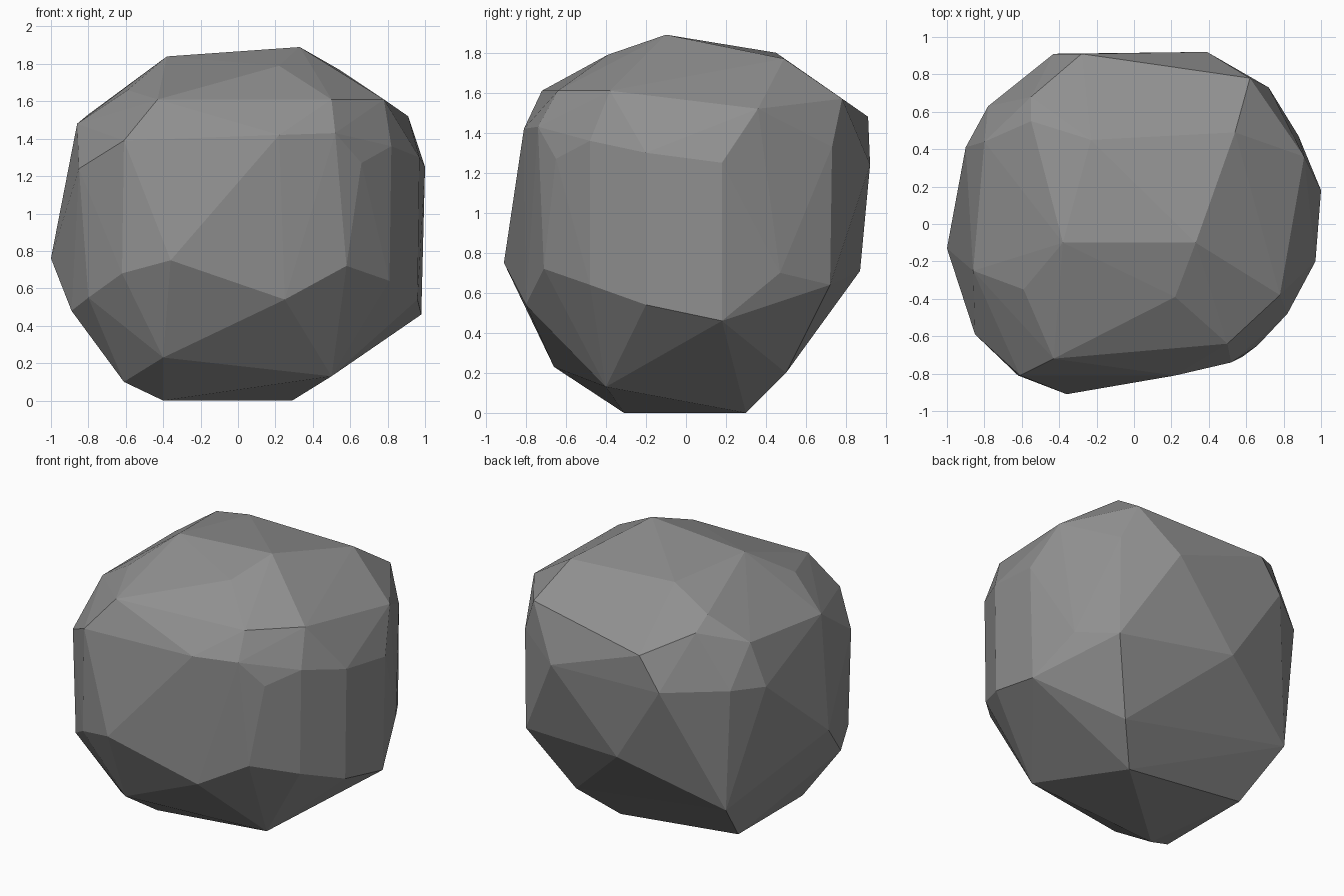
import bpy, bmesh, math

# Corner points of the boulder, from crown to base
CORNERS = [
    # crown
    (-.38, -.10, 1.84), (.33, -.10, 1.89), (.22, -.39, 1.79),
    (-.59, -.35, 1.66), (-.23, .45, 1.80), (.54, .49, 1.77), (-.55, .55, 1.70),
    # shoulder
    (-.43, -.72, 1.61), (.50, -.64, 1.61), (.78, -.38, 1.61), (.91, .36, 1.52),
    (.62, .78, 1.57), (-.28, .91, 1.48), (-.55, .68, 1.62), (-.80, .44, 1.53),
    (-.86, -.25, 1.48), (.22, -.81, 1.42), (-.61, -.81, 1.39), (.52, -.74, 1.43),
    (.82, -.48, 1.36),
    # waist
    (.66, -.65, 1.27), (.97, -.20, 1.30), (1.0, .18, 1.25), (.72, .73, 1.33),
    (.39, .92, 1.24), (-.43, .91, 1.26), (-.78, .63, 1.26), (-.90, .41, 1.24),
    (-.85, -.59, 1.24),
    # lower sides
    (-1.0, -.13, .76), (-.36, -.91, .75), (-.62, -.81, .68), (-.80, -.63, .55),
    (-.89, -.42, .48), (.25, -.80, .54), (.58, -.71, .72), (.81, -.48, .64),
    (.96, -.20, .54), (.98, .18, .46), (.88, .47, .70), (.72, .72, .64),
    (-.08, .87, .71),
    # base
    (-.40, -.66, .23), (-.725, .60, .41), (.49, .50, .20), (-.61, -.40, .10),
    (-.61, .30, .10), (-.40, -.31, 0), (.29, .30, 0), (.50, -.40, .13),
]

# Wrap the corners in a faceted skin
bm = bmesh.new()
for p in CORNERS:
    bm.verts.new(p)
bmesh.ops.convex_hull(bm, input=bm.verts[:])
loose = [v for v in bm.verts if not v.link_faces]
bmesh.ops.delete(bm, geom=loose, context='VERTS')

# Merge nearly flat neighbours into larger facets
bmesh.ops.dissolve_limit(bm, angle_limit=math.radians(2),
                         verts=bm.verts[:], edges=bm.edges[:])
bmesh.ops.recalc_face_normals(bm, faces=bm.faces[:])

mesh = bpy.data.meshes.new("boulder")
bm.to_mesh(mesh)
bm.free()
boulder = bpy.data.objects.new("boulder", mesh)
bpy.context.collection.objects.link(boulder)

# Dark stone colour
stone = bpy.data.materials.new("stone")
stone.diffuse_color = (.28, .28, .28, 1)
mesh.materials.append(stone)
